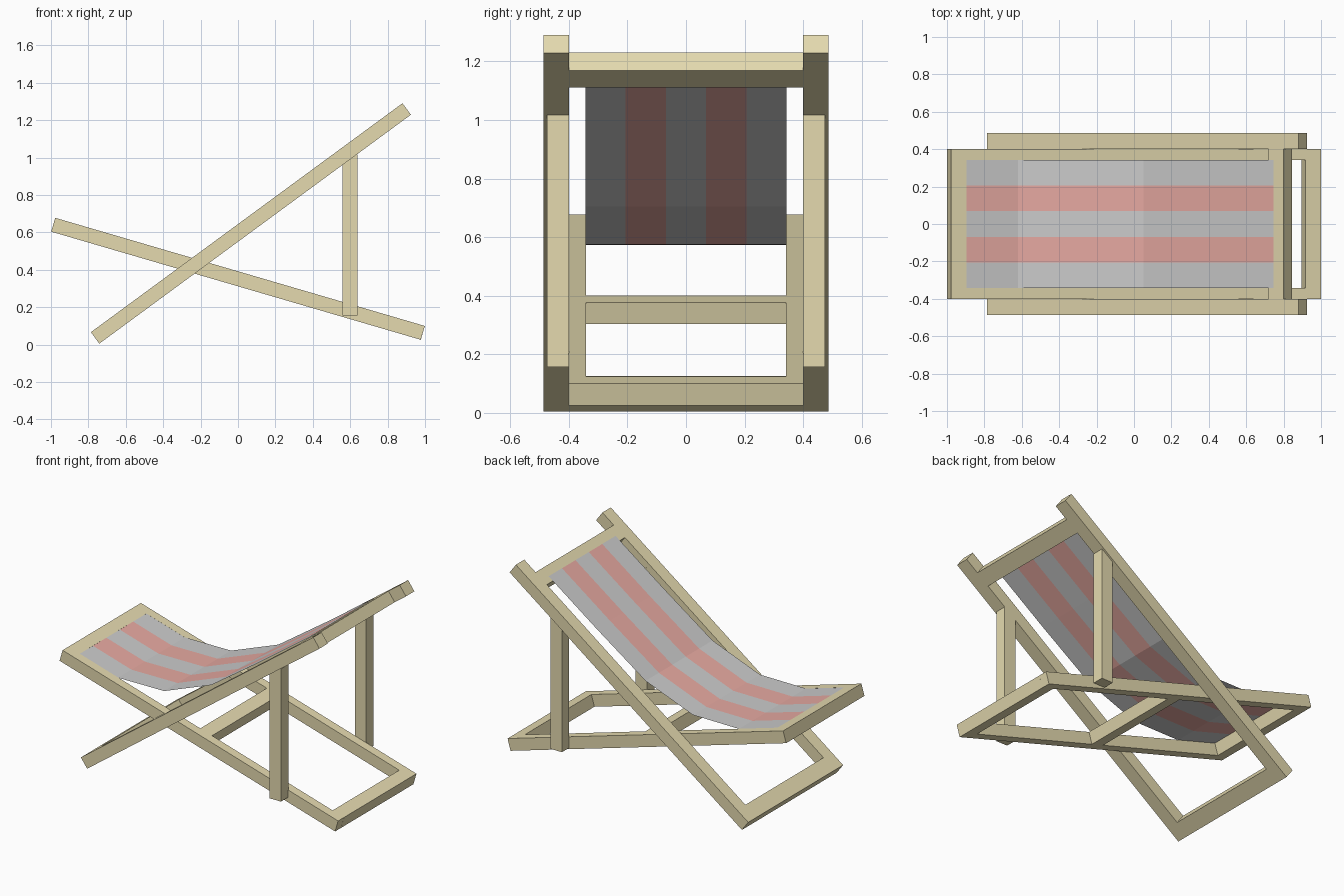
import bpy, math
from mathutils import Matrix, Vector

if "Cube" in bpy.data.objects:
    bpy.data.objects.remove(bpy.data.objects["Cube"])


def material(name, rgb):
    m = bpy.data.materials.new(name)
    m.diffuse_color = (*rgb, 1)
    m.use_nodes = True
    m.node_tree.nodes["Principled BSDF"].inputs["Base Color"].default_value = m.diffuse_color
    return m


wood = material("wood", (0.78, 0.70, 0.43))
red = material("red_cloth", (0.80, 0.40, 0.36))
white = material("pale_cloth", (0.72, 0.72, 0.72))

BOX_FACES = [(0, 1, 3, 2), (4, 6, 7, 5), (0, 4, 5, 1),
             (2, 3, 7, 6), (0, 2, 6, 4), (1, 5, 7, 3)]


def bar(name, lo, hi, mat=Matrix()):
    """Wooden box between two corners, placed by a matrix."""
    verts = [mat @ Vector((x, y, z)) for x in (lo[0], hi[0])
             for y in (lo[1], hi[1]) for z in (lo[2], hi[2])]
    me = bpy.data.meshes.new(name)
    me.from_pydata(verts, [], BOX_FACES)
    me.materials.append(wood)
    ob = bpy.data.objects.new(name, me)
    bpy.context.collection.objects.link(ob)


def frame(name, start, end, thick, inner, outer, crossbars):
    """Tilted frame: two side rails plus crossbars given as spans along the length."""
    d = Vector((end[0] - start[0], 0, end[1] - start[1]))
    length = d.length
    mat = (Matrix.Translation((start[0], 0, start[1]))
           @ Matrix.Rotation(-math.atan2(d.z, d.x), 4, 'Y'))
    h = thick / 2
    for side, y0, y1 in (("right", -outer, -inner), ("left", inner, outer)):
        bar(f"{name}_{side}_rail", (0, y0, -h), (length, y1, h), mat)
    for label, a, b in crossbars:
        bar(f"{name}_{label}_bar", (a, -inner, -h), (b, inner, h), mat)


# Reclining back frame
frame("back_frame", (-0.764, 0.036), (0.902, 1.26), 0.076, 0.40, 0.486,
      [("bottom", 0, 0.10), ("top", 1.867, 1.967)])

# Seat frame
frame("seat_frame", (-0.988, 0.641), (0.988, 0.063), 0.077, 0.341, 0.401,
      [("front", 0, 0.085), ("middle", 0.985, 1.073), ("rear", 1.974, 2.059)])

# Upright support legs
for side, y0, y1 in (("right", -0.474, -0.399), ("left", 0.399, 0.474)):
    bar(f"support_leg_{side}", (0.558, y0, 0.157), (0.64, y1, 1.017))

# Striped sling, a thin sheet following a sagging profile
profile = [(-0.90, 0.655), (-0.62, 0.573), (-0.29, 0.575),
           (0.05, 0.705), (0.40, 0.948), (0.745, 1.197)]
width, stripes = 0.686, 5
verts = [(x, width * (j / stripes - 0.5), z) for x, z in profile for j in range(stripes + 1)]
n = stripes + 1
faces = [(i * n + j, (i + 1) * n + j, (i + 1) * n + j + 1, i * n + j + 1)
         for i in range(len(profile) - 1) for j in range(stripes)]
me = bpy.data.meshes.new("sling")
me.from_pydata(verts, [], faces)
me.materials.append(white)
me.materials.append(red)
for k, p in enumerate(me.polygons):
    p.material_index = (k % stripes) % 2
bpy.context.collection.objects.link(bpy.data.objects.new("sling", me))
